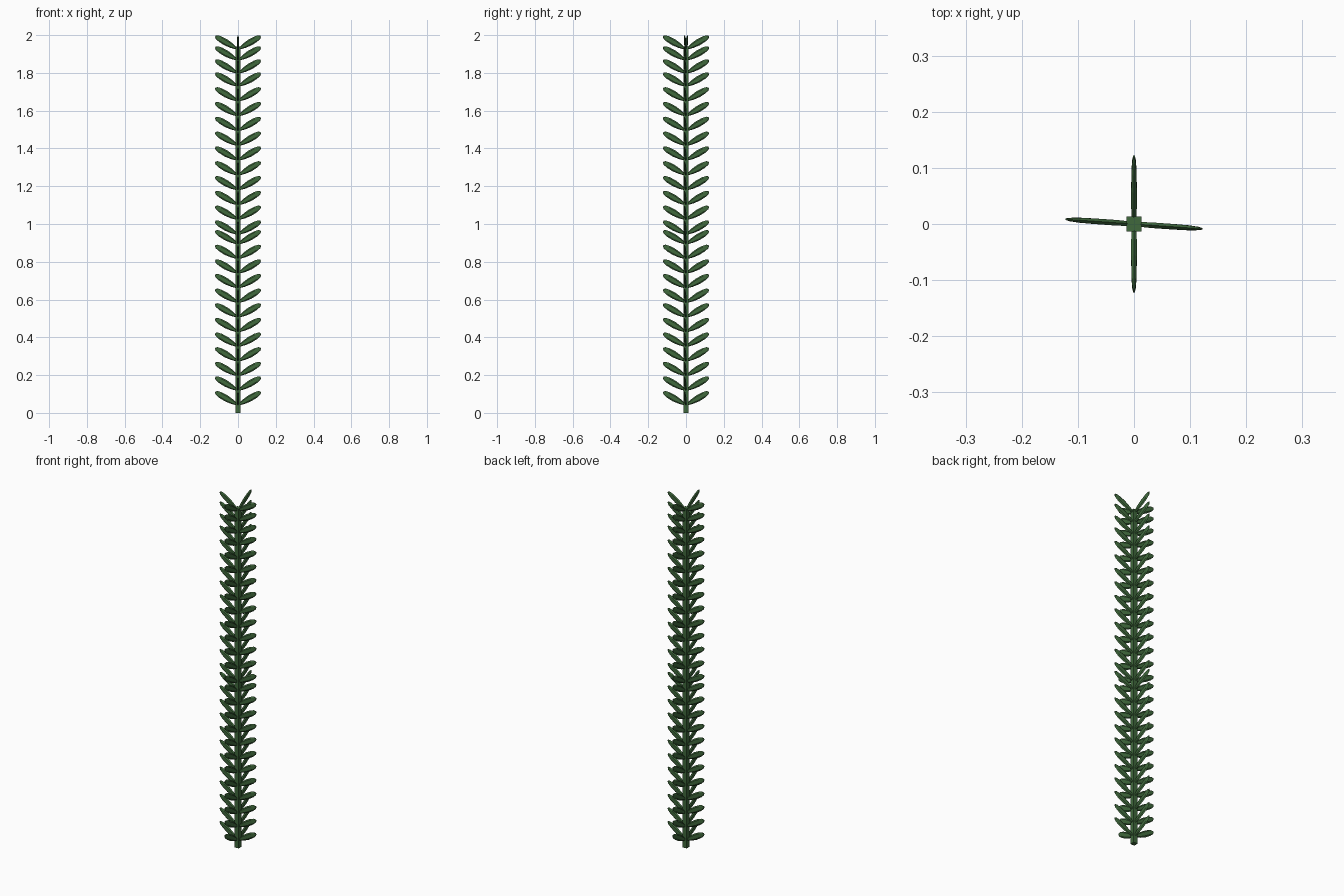
import bpy, bmesh
from math import radians
from mathutils import Matrix, Vector

if "Cube" in bpy.data.objects:
    bpy.data.objects.remove(bpy.data.objects["Cube"])

green = bpy.data.materials.new("leaf_green")
green.diffuse_color = (0.05, 0.14, 0.045, 1)
green.use_nodes = True
green.node_tree.nodes["Principled BSDF"].inputs["Base Color"].default_value = green.diffuse_color


def make_object(name, bm):
    bmesh.ops.recalc_face_normals(bm, faces=bm.faces)
    mesh = bpy.data.meshes.new(name)
    bm.to_mesh(mesh)
    bm.free()
    mesh.materials.append(green)
    obj = bpy.data.objects.new(name, mesh)
    bpy.context.collection.objects.link(obj)
    return obj


# Square stem
bm = bmesh.new()
bmesh.ops.create_cube(bm, size=1, matrix=Matrix.Translation((0, 0, 0.97)) @ Matrix.Diagonal((0.026, 0.026, 1.94, 1)))
make_object("stem", bm)

# Leaf sections: distance along the leaf, half width, half thickness
SECTIONS = [(0.0, 0.005, 0.004), (0.03, 0.013, 0.005), (0.065, 0.0175, 0.005),
            (0.10, 0.016, 0.0045), (0.122, 0.011, 0.003), (0.131, 0.004, 0.0015)]


def add_leaf(bm, matrix):
    rings = []
    for x, w, t in SECTIONS:
        ring = [(x, t, w * 0.6), (x, 0, w), (x, -t, w * 0.6),
                (x, -t, -w * 0.6), (x, 0, -w), (x, t, -w * 0.6)]
        rings.append([bm.verts.new(matrix @ Vector(p)) for p in ring])
    for a, b in zip(rings, rings[1:]):
        for i in range(6):
            j = (i + 1) % 6
            bm.faces.new((a[i], a[j], b[j], b[i]))
    bm.faces.new(rings[0])
    bm.faces.new(rings[-1])


# Heights of the leaf tips: a lower run, an upper run and the closer crown rows
tips = [0.1165 + 0.0775 * i for i in range(12)]
tips += [1.02 + 0.0784 * i for i in range(11)]
tips += [1.873, 1.942, 2.0]

# Four upright leaves in every whorl, the side pair turned slightly
PITCH = Matrix.Rotation(radians(-30), 4, 'Y')
for name, turn in (("right_leaves", -4), ("back_leaves", 90),
                   ("left_leaves", 176), ("front_leaves", 270)):
    bm = bmesh.new()
    for z in tips:
        place = Matrix.Translation((0, 0, z - 0.0715)) @ Matrix.Rotation(radians(turn), 4, 'Z')
        add_leaf(bm, place @ Matrix.Translation((0.007, 0, 0)) @ PITCH)
    make_object(name, bm)
